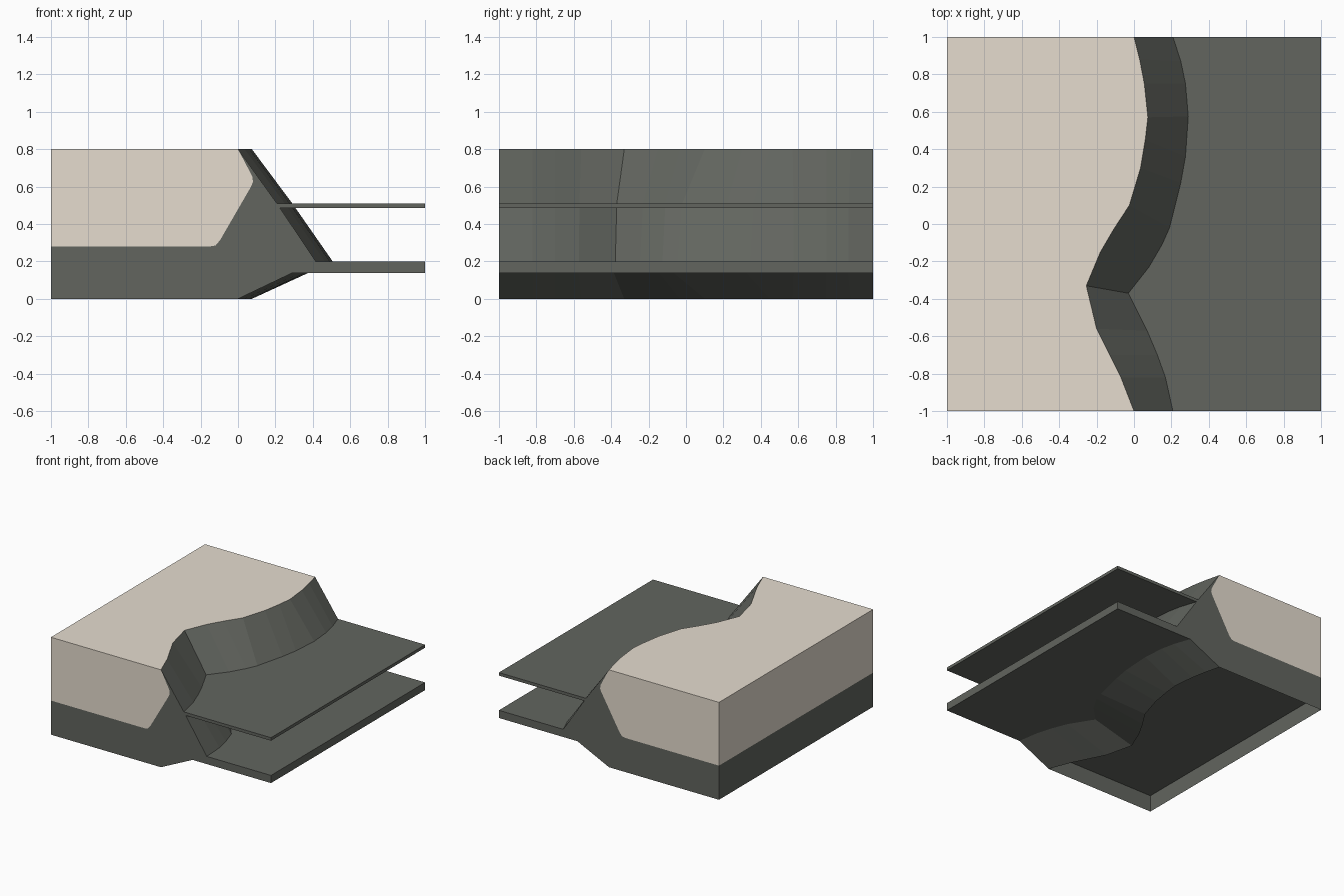
import bpy
import bmesh
from mathutils import Vector

cube = bpy.data.objects.get("Cube")
if cube:
    bpy.data.objects.remove(cube, do_unlink=True)


def make_material(name, rgb):
    mat = bpy.data.materials.new(name)
    mat.use_nodes = True
    colour = (*rgb, 1)
    mat.diffuse_color = colour
    mat.node_tree.nodes["Principled BSDF"].inputs["Base Color"].default_value = colour
    return mat


stone = make_material("dark stone", (0.122, 0.13, 0.114))
sand = make_material("pale sand", (0.79, 0.72, 0.625))
SAND = 1

# Cliff line in plan: each pair is the rim point and the waterline point below it
shore = [
    ((0, -1), (0.208, -1)), ((-0.07, -0.82), (0.168, -0.82)),
    ((-0.13, -0.7), (0.125, -0.7)), ((-0.2, -0.56), (0.07, -0.57)),
    ((-0.255, -0.33), (-0.03, -0.37)), ((-0.18, -0.15), (0.08, -0.23)),
    ((-0.11, -0.03), (0.15, -0.11)), ((-0.025, 0.1), (0.19, -0.02)),
    ((0.035, 0.3), (0.25, 0.22)), ((0.06, 0.45), (0.275, 0.36)),
    ((0.074, 0.57), (0.29, 0.575)), ((0.055, 0.75), (0.275, 0.75)),
    ((0.03, 0.88), (0.25, 0.87)), ((0, 1), (0.208, 1)),
]
TOP, WATER, SEABED, UNDER, SAND_BASE = 0.8, 0.51, 0.2, 0.137, 0.28


def land_section(rim, water):
    """Section from the lower left, clockwise over the top to the skirt."""
    rim, water = Vector(rim), Vector(water)
    step = water - rim
    foot = water + Vector((step.x, 0.2 * step.y))
    belly = rim + step * 1.38
    return [
        (-1, rim.y, 0), (-1, rim.y, SAND_BASE), (-1, rim.y, TOP),
        (*rim, TOP), (*water, WATER), (*foot, SEABED),
        (1, foot.y, SEABED), (1, foot.y, UNDER), (*belly, UNDER), (*rim, 0),
    ]


def water_section(rim, water):
    x, y = water
    return [(x, y, WATER), (1, y, WATER), (1, y, WATER - 0.025), (x, y, WATER - 0.025)]


def loft(bm, section, skipped=()):
    """Join the sections along the shore, leaving skipped strips open."""
    rows = [[bm.verts.new(p) for p in section(*pair)] for pair in shore]
    count = len(rows[0])
    for a, b in zip(rows, rows[1:]):
        for i in range(count):
            if i not in skipped:
                j = (i + 1) % count
                bm.faces.new((a[i], a[j], b[j], b[i]))
    return rows


def finish(bm, name, materials):
    mesh = bpy.data.meshes.new(name)
    bm.to_mesh(mesh)
    bm.free()
    for mat in materials:
        mesh.materials.append(mat)
    obj = bpy.data.objects.new(name, mesh)
    bpy.context.collection.objects.link(obj)


# Land block with cliff, seabed shelf and sloped skirt, open below
bm = bmesh.new()
rows = loft(bm, land_section, skipped=(7, 9))
for face in bm.faces:
    zs = [v.co.z for v in face.verts]
    xs = [v.co.x for v in face.verts]
    if min(zs) > TOP - 0.01 or (max(xs) < -0.99 and min(zs) > SAND_BASE - 0.01):
        face.material_index = SAND

# End faces, split into the sand layer and the stone around it
layer_edge = [(-0.15, 0.28), (-0.12, 0.285), (-0.095, 0.315),
              (0.07, 0.6), (0.08, 0.625), (0.076, 0.655)]
for row in (rows[0], rows[-1]):
    y = row[0].co.y
    edge = [bm.verts.new((x, y, z)) for x, z in layer_edge]
    bm.faces.new([row[1], row[2], row[3]] + edge[::-1]).material_index = SAND
    bm.faces.new([row[0], row[1]] + edge + row[3:])
bmesh.ops.recalc_face_normals(bm, faces=bm.faces)
finish(bm, "cliff_land", [stone, sand])

# Flat underside recessed within the land's walls and level with the shelf
bm = bmesh.new()
corners = [(-1, -1), (-1, 1), (1, 1), (1, -1)]
bm.faces.new([bm.verts.new((x, y, UNDER)) for x, y in corners])
finish(bm, "seabed_underside", [stone])

# Thin water sheet meeting the cliff
bm = bmesh.new()
rows = loft(bm, water_section)
for row in (rows[0], rows[-1]):
    bm.faces.new(row)
bmesh.ops.recalc_face_normals(bm, faces=bm.faces)
finish(bm, "water_sheet", [stone])
